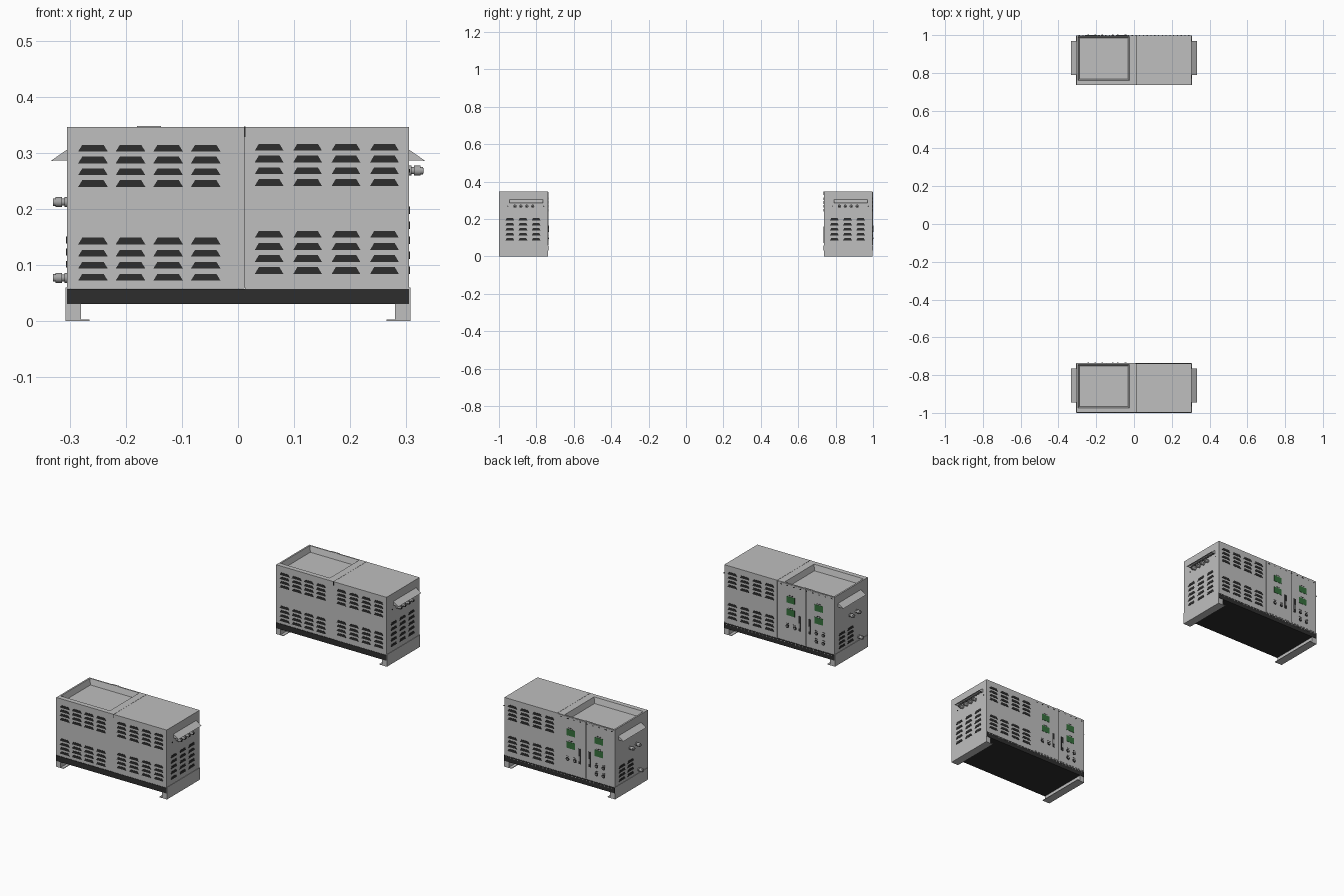
import bpy, bmesh, math
from mathutils import Vector

if "Cube" in bpy.data.objects:
    bpy.data.objects.remove(bpy.data.objects["Cube"])

COLOURS = {
    "light_grey": (0.52, 0.52, 0.52),
    "charcoal": (0.027, 0.027, 0.027),
    "display_green": (0.035, 0.16, 0.045),
    "metal_grey": (0.38, 0.38, 0.38),
}
MATS = {}
for name, rgb in COLOURS.items():
    m = bpy.data.materials.new(name)
    m.use_nodes = True
    m.diffuse_color = (*rgb, 1)
    m.node_tree.nodes["Principled BSDF"].inputs["Base Color"].default_value = (*rgb, 1)
    MATS[name] = m

FRONT, BACK, END = 0.131, 0.13, 0.305   # distances of the cabinet walls
parts = {}                              # part name -> (bmesh, material)

# Each side maps (across, up, outward) to unit coordinates
SIDES = {
    "front": lambda u, v, w: Vector((u, -w, v)),
    "back": lambda u, v, w: Vector((u, w, v)),
    "right": lambda u, v, w: Vector((-w, u, v)),
    "left": lambda u, v, w: Vector((w, u, v)),
}


def part_mesh(part, mat):
    if part not in parts:
        parts[part] = (bmesh.new(), mat)
    return parts[part][0]


def prism(part, mat, side, outline, w0, w1):
    """Extrude an outline drawn on one side, from w0 out to w1."""
    bm, at = part_mesh(part, mat), SIDES[side]
    rings = [[bm.verts.new(at(u, v, w)) for u, v in outline] for w in (w0, w1)]
    n = len(outline)
    for ring in rings:
        bm.faces.new(ring)
    for i in range(n):
        j = (i + 1) % n
        bm.faces.new((rings[0][i], rings[0][j], rings[1][j], rings[1][i]))


def rect(u0, u1, v0, v1):
    return [(u0, v0), (u1, v0), (u1, v1), (u0, v1)]


def disc(u, v, r, n=16):
    return [(u + r * math.cos(i * math.tau / n), v + r * math.sin(i * math.tau / n)) for i in range(n)]


def block(part, mat, x0, x1, y0, y1, z0, z1):
    prism(part, mat, "back", rect(x0, x1, z0, z1), y0, y1)


def louvres(side, wall, starts, bottoms, width, height=0.012):
    """A grid of trapezoid vent slots."""
    for u in starts:
        for v in bottoms:
            s = width * 0.14
            shape = [(u, v), (u + width, v), (u + width - s, v + height), (u + s, v + height)]
            prism(side + "_louvres", "charcoal", side, shape, wall - 0.001, wall + 0.0015)


def steps(start, pitch, count):
    return [start + pitch * i for i in range(count)]


# Cabinet: plain half and half with a recessed top tray
block("plain_cabinet", "light_grey", 0.0125, END, -FRONT, BACK, 0.056, 0.346)
block("tray_cabinet", "light_grey", -END, 0.0115, -FRONT, BACK, 0.058, 0.346)
bm = parts["tray_cabinet"][0]
bm.normal_update()
bmesh.ops.recalc_face_normals(bm, faces=bm.faces)
top = max(bm.faces, key=lambda f: f.calc_center_median().z)
for margin, z in ((0.0, 0.346), (0.008, 0.318)):
    bmesh.ops.inset_individual(bm, faces=[top], thickness=0.005)
    for v in top.verts:
        left = v.co.x < -0.14
        near = v.co.y < 0
        v.co.x = -0.297 + margin if left else -0.025 - margin
        v.co.y = -0.107 + margin if near else 0.124 - margin
        v.co.z = z
block("seam", "charcoal", 0.0115, 0.0125, -FRONT + 0.001, BACK - 0.001, 0.06, 0.345)
block("seam_clip", "charcoal", 0.011, 0.0135, -FRONT - 0.001, -FRONT + 0.03, 0.328, 0.3465)
block("top_tab", "light_grey", -0.18, -0.137, 0.125, BACK, 0.345, 0.348)

# Dark base and the channel feet at both ends
block("base", "charcoal", -END, END, -FRONT - 0.0015, BACK + 0.0015, 0.03, 0.0575)
for s in (-1, 1):
    def foot(a, b, z0, z1):
        x0, x1 = sorted((s * a, s * b))
        block("feet", "light_grey", x0, x1, -FRONT, BACK, z0, z1)
    foot(0.28, 0.306, 0.0, 0.031)
    foot(0.265, 0.28, 0.0, 0.003)
    foot(0.304, 0.307, 0.0, 0.06)

# Vent slots
cols_plain, cols_tray = steps(0.03, 0.0685, 4), steps(-0.285, 0.067, 4)
rows_plain = steps(0.241, 0.021, 4) + steps(0.084, 0.0215, 4)
rows_tray = steps(0.239, 0.021, 4) + steps(0.072, 0.0215, 4)
louvres("front", FRONT, cols_plain, rows_plain, 0.051)
louvres("front", FRONT, cols_tray, rows_tray, 0.053)
louvres("back", BACK, cols_plain, rows_plain, 0.051)
louvres("left", END, steps(-0.098, 0.07, 3), steps(0.084, 0.0268, 5), 0.048, 0.013)
louvres("right", END, steps(-0.02, 0.067, 2), steps(0.074, 0.0215, 4), 0.05)

# Sloped hoods over a dark slot on each end
for s in (-1, 1):
    slope = [(s * 0.304, 0.306), (s * 0.333, 0.286), (s * 0.331, 0.285), (s * 0.304, 0.303)]
    cheek = [(s * 0.304, 0.305), (s * 0.332, 0.286), (s * 0.304, 0.286)]
    prism("hoods", "light_grey", "back", slope, -0.0775, 0.1025)
    prism("hoods", "light_grey", "back", cheek, -0.0775, -0.0755)
    prism("hoods", "light_grey", "back", cheek, 0.1005, 0.1025)
for side in ("left", "right"):
    prism("hood_slots", "charcoal", side, rect(-0.07, 0.095, 0.288, 0.299), END - 0.001, END + 0.001)


def fitting(side, u, v, r):
    """A stepped pipe fitting: flange, neck and collar."""
    for scale, w0, w1 in ((1, 0, 0.004), (0.7, 0.003, 0.012), (1, 0.01, 0.02), (0.75, 0.018, 0.025)):
        prism(side + "_fittings", "metal_grey", side, disc(u, v, r * scale), END + w0 - 0.001, END + w1)


# Connectors on the ends
for u, v in ((0.01, 0.212), (-0.04, 0.212), (-0.06, 0.077)):
    fitting("right", u, v, 0.009)
for u in steps(-0.047, 0.0315, 4):
    fitting("left", u, 0.268, 0.009)
    prism("left_fitting_caps", "charcoal", "left", disc(u, 0.268, 0.005), END + 0.02, END + 0.0255)
for u in (-0.085, 0.107):
    prism("end_screws", "charcoal", "left", disc(u, 0.268, 0.003, 8), END - 0.001, END + 0.0015)


def on_back(part, mat, outline, out):
    prism(part, mat, "back", outline, BACK - 0.001, BACK + out)


# Control panels on the back: plates, displays, switches and sockets
for x0, x1 in ((-0.145, 0.009), (-0.302, -0.149)):
    on_back("control_panels", "light_grey", rect(x0, x1, 0.062, 0.343), 0.0012)
on_back("panel_gap", "charcoal", rect(-0.149, -0.145, 0.062, 0.343), 0.0008)
for x in (-0.063, -0.218):
    for z in (0.188, 0.251):
        on_back("displays", "display_green", rect(x - 0.023, x + 0.023, z, z + 0.032), 0.0025)
        on_back("display_marks", "charcoal", rect(x - 0.012, x + 0.012, z + 0.036, z + 0.039), 0.002)
for x in (-0.113, -0.168):
    on_back("breakers", "charcoal", rect(x - 0.007, x + 0.007, 0.125, 0.2), 0.0025)
    on_back("breaker_levers", "metal_grey", rect(x - 0.004, x + 0.004, 0.14, 0.165), 0.0045)
sockets = [(-0.045, 0.133), (-0.085, 0.133)] + [(x, z) for x in (-0.205, -0.243) for z in (0.098, 0.138)]
for x, z in sockets:
    on_back("sockets", "charcoal", disc(x, z, 0.0095), 0.0025)
    on_back("socket_cores", "metal_grey", disc(x, z, 0.004), 0.0045)
    on_back("socket_marks", "charcoal", rect(x - 0.008, x + 0.008, z + 0.013, z + 0.0155), 0.002)
for x in steps(-0.29, 0.035, 9):
    on_back("panel_screws", "charcoal", rect(x - 0.004, x + 0.004, 0.333, 0.337), 0.002)
for x in steps(-0.29, 0.02, 30):
    on_back("base_screws", "metal_grey", disc(x, 0.052, 0.003, 6), 0.0025)

# Turn every part into an object, once for each of the two units
for name, (bm, mat) in parts.items():
    bmesh.ops.recalc_face_normals(bm, faces=bm.faces)
    mesh = bpy.data.meshes.new(name)
    bm.to_mesh(mesh)
    bm.free()
    mesh.materials.append(MATS[mat])
    for unit, y in (("front_unit", -0.8675), ("rear_unit", 0.8675)):
        ob = bpy.data.objects.new(f"{unit}_{name}", mesh)
        ob.location.y = y
        bpy.context.collection.objects.link(ob)
    if "fitting" in name or "socket" in name:
        bpy.ops.object.select_all(action="DESELECT")
        ob.select_set(True)
        bpy.context.view_layer.objects.active = ob
        bpy.ops.object.shade_smooth_by_angle(angle=math.radians(35))
